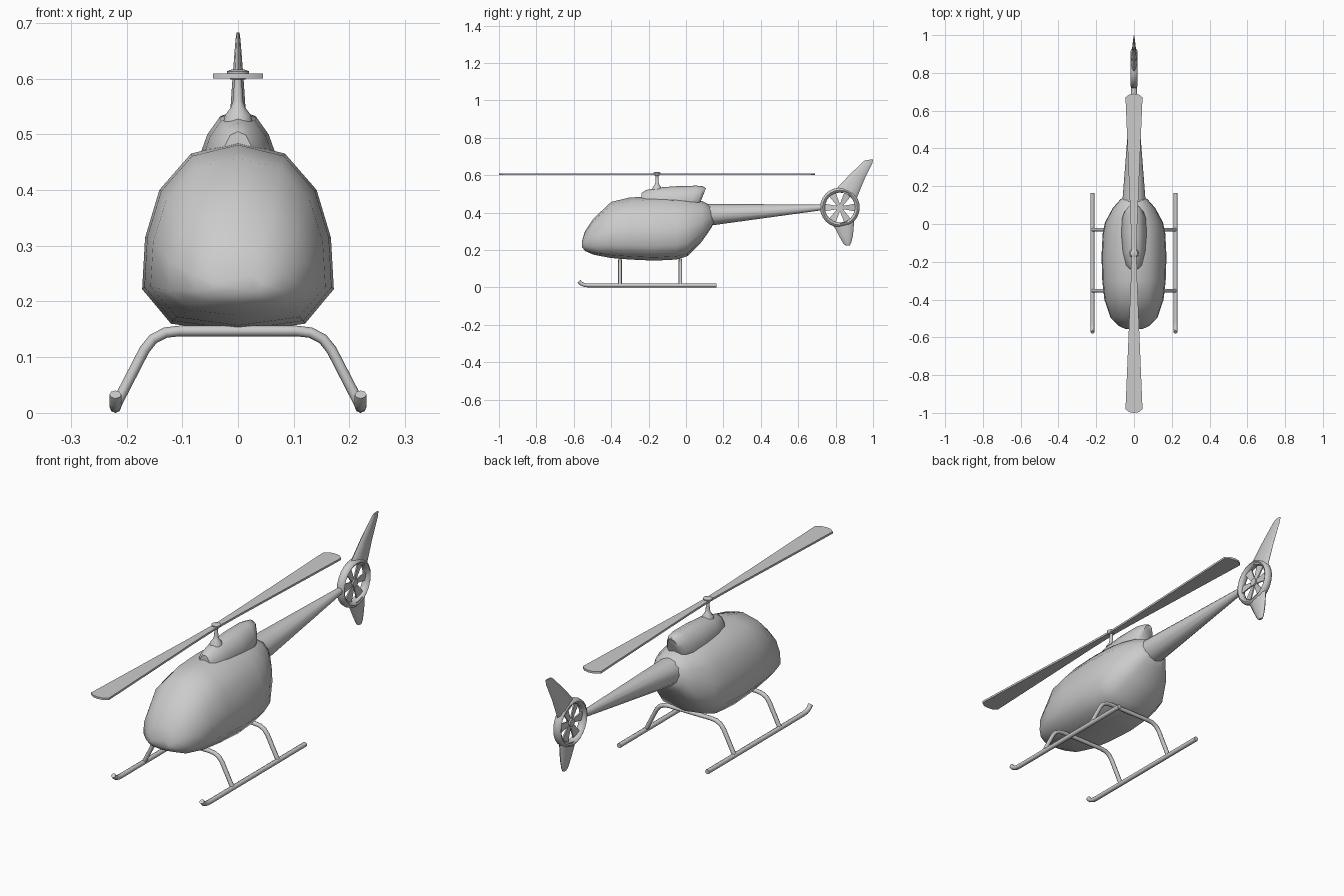
import bpy, bmesh
from math import sin, cos, pi, radians

if "Cube" in bpy.data.objects:
    bpy.data.objects.remove(bpy.data.objects["Cube"])


def smooth(ob, angle):
    bpy.ops.object.select_all(action='DESELECT')
    ob.select_set(True)
    bpy.context.view_layer.objects.active = ob
    bpy.ops.object.shade_smooth_by_angle(angle=radians(angle))
    return ob


def loft(name, rings, angle=40, closed=False):
    """Skin a list of equal-length point rings; cap the ends unless closed."""
    bm = bmesh.new()
    rows = [[bm.verts.new(p) for p in r] for r in rings]
    n = len(rows[0])
    pairs = list(zip(rows, rows[1:])) + ([(rows[-1], rows[0])] if closed else [])
    for a, b in pairs:
        for i in range(n):
            j = (i + 1) % n
            bm.faces.new((a[i], a[j], b[j], b[i]))
    if not closed:
        bm.faces.new(rows[0])
        bm.faces.new(rows[-1])
    bmesh.ops.recalc_face_normals(bm, faces=bm.faces)
    me = bpy.data.meshes.new(name)
    bm.to_mesh(me)
    bm.free()
    ob = bpy.data.objects.new(name, me)
    bpy.context.collection.objects.link(ob)
    return smooth(ob, angle)


def mirrored(half):
    """Complete a half section (x >= 0) to both sides."""
    return half + [(-x, z) for x, z in reversed(half) if x > 0]


def tube(name, pts, r):
    cu = bpy.data.curves.new(name, 'CURVE')
    cu.dimensions = '3D'
    cu.bevel_depth, cu.bevel_resolution, cu.use_fill_caps = r, 2, True
    sp = cu.splines.new('POLY')
    sp.points.add(len(pts) - 1)
    for p, q in zip(sp.points, pts):
        p.co = (*q, 1)
    ob = bpy.data.objects.new(name, cu)
    bpy.context.collection.objects.link(ob)
    bpy.ops.object.select_all(action='DESELECT')
    ob.select_set(True)
    bpy.context.view_layer.objects.active = ob
    bpy.ops.object.convert(target='MESH')
    return smooth(bpy.context.view_layer.objects.active, 50)


def circle(r, n):
    return [(r * cos(2 * pi * i / n), r * sin(2 * pi * i / n)) for i in range(n)]


# Cabin: egg section lofted nose to tail (y, bottom, top, half width)
egg = mirrored([(0, 1), (.49, .94), (.82, .75), (.97, .5), (1, .23), (.7, .05), (0, 0)])
cabin = [(-.556, .215, .25, .045), (-.54, .195, .30, .08), (-.495, .175, .368, .125),
         (-.40, .157, .457, .157), (-.30, .149, .481, .168), (-.17, .143, .486, .172),
         (-.05, .149, .483, .166), (.01, .168, .475, .153), (.085, .245, .462, .112),
         (.13, .31, .44, .072), (.15, .345, .395, .04)]
loft("cabin", [[(x * w, y, b + z * (t - b)) for x, z in egg] for y, b, t, w in cabin], 65)

# Engine cowling: arch section, rear leaning back (base y, top y, top z, half width)
arch = mirrored([(0, 1), (.5, .88), (.82, .55), (1, .18), (.95, 0)])
cowl = [(-.24, -.237, .505, .028), (-.22, -.215, .52, .045), (-.15, -.15, .534, .061),
        (-.05, -.05, .541, .067), (.03, .055, .544, .062), (.06, .09, .541, .05),
        (.075, .107, .53, .034)]
loft("engine_cowling", [[(x * w, a + z * (b - a), .45 + z * (t - .45)) for x, z in arch]
                        for a, b, t, w in cowl], 50)

# Tail boom: tapering oval (y, centre z, half width, half height)
boom = [(.08, .388, .063, .058), (.14, .389, .06, .057), (.73, .428, .014, .015)]
loft("tail_boom", [[(x * w, y, c + z * h) for x, z in circle(1, 12)] for y, c, w, h in boom])

# Tail fan shroud, hub and blades
CY, CZ = .823, .427
rings = []
for i in range(24):
    a = 2 * pi * i / 24
    rings.append([(.019 * x, CY + (.093 + .013 * z) * cos(a), CZ + (.093 + .013 * z) * sin(a))
                  for x, z in circle(1, 8)])
loft("fan_shroud", rings, 50, closed=True)
loft("fan_hub", [[(x, CY + u, CZ + v) for u, v in circle(.018, 12)] for x in (-.01, .01)])
for k in range(6):
    a = 2 * pi * k / 6
    blade = [(.01, -.008), (.085, -.021), (.085, .021), (.01, .008)]
    loft(f"fan_blade_{k + 1}",
         [[(x + .12 * v, CY + u * cos(a) - v * sin(a), CZ + u * sin(a) + v * cos(a))
           for u, v in blade] for x in (-.003, .003)])


# Tail fins: oval section between leading and trailing edge points
def fin(name, stations):
    loft(name, [[(w * s, (ly + ty) / 2 + c * (ty - ly) / 2, (lz + tz) / 2 + c * (tz - lz) / 2)
                 for c, s in circle(1, 10)] for ly, lz, ty, tz, w in stations], 50)


fin("upper_fin", [(.80, .523, .912, .475, .017), (.872, .60, .955, .58, .011),
                  (.945, .67, .995, .66, .005), (.962, .682, 1.0, .683, .003)])
fin("lower_fin", [(.787, .335, .90, .36, .017), (.818, .275, .893, .28, .013),
                  (.842, .233, .884, .24, .009), (.853, .225, .876, .225, .006)])

# Rotor mast with flared foot, and hub cap
MY = -.155
mast = [(.515, .028), (.535, .023), (.548, .013), (.56, .009), (.61, .006)]
loft("rotor_mast", [[(x, MY + y, z) for x, y in circle(r, 12)] for z, r in mast])
loft("rotor_hub", [[(x, MY + y, z) for x, y in circle(r, 14)]
                   for z, r in ((.598, .013), (.608, .02), (.613, .02), (.616, .012))])

# Two-blade main rotor
outline = [(.013, 0), (.017, .15), (.045, .825), (.025, .841), (0, .845)]
outline = outline + [(-x, y) for x, y in reversed(outline) if x > 0]
for name, s in (("rear_rotor_blade", 1), ("front_rotor_blade", -1)):
    loft(name, [[(x, MY + s * y, z) for x, y in outline] for z in (.600, .609)], 30)

# Landing gear: skids and arched cross tubes
for side, s in (("left", -1), ("right", 1)):
    tube(f"{side}_skid", [(s * .22, y, z) for y, z in
                          ((-.572, .033), (-.56, .02), (-.54, .012), (-.515, .0105), (.163, .0105))], .0105)
leg = [(.22, .012), (.168, .113), (.152, .133), (.13, .144), (.105, .147)]
for name, y in (("front_cross_tube", -.353), ("rear_cross_tube", -.03)):
    tube(name, [(x, y, z) for x, z in leg] + [(-x, y, z) for x, z in reversed(leg)], .0095)
